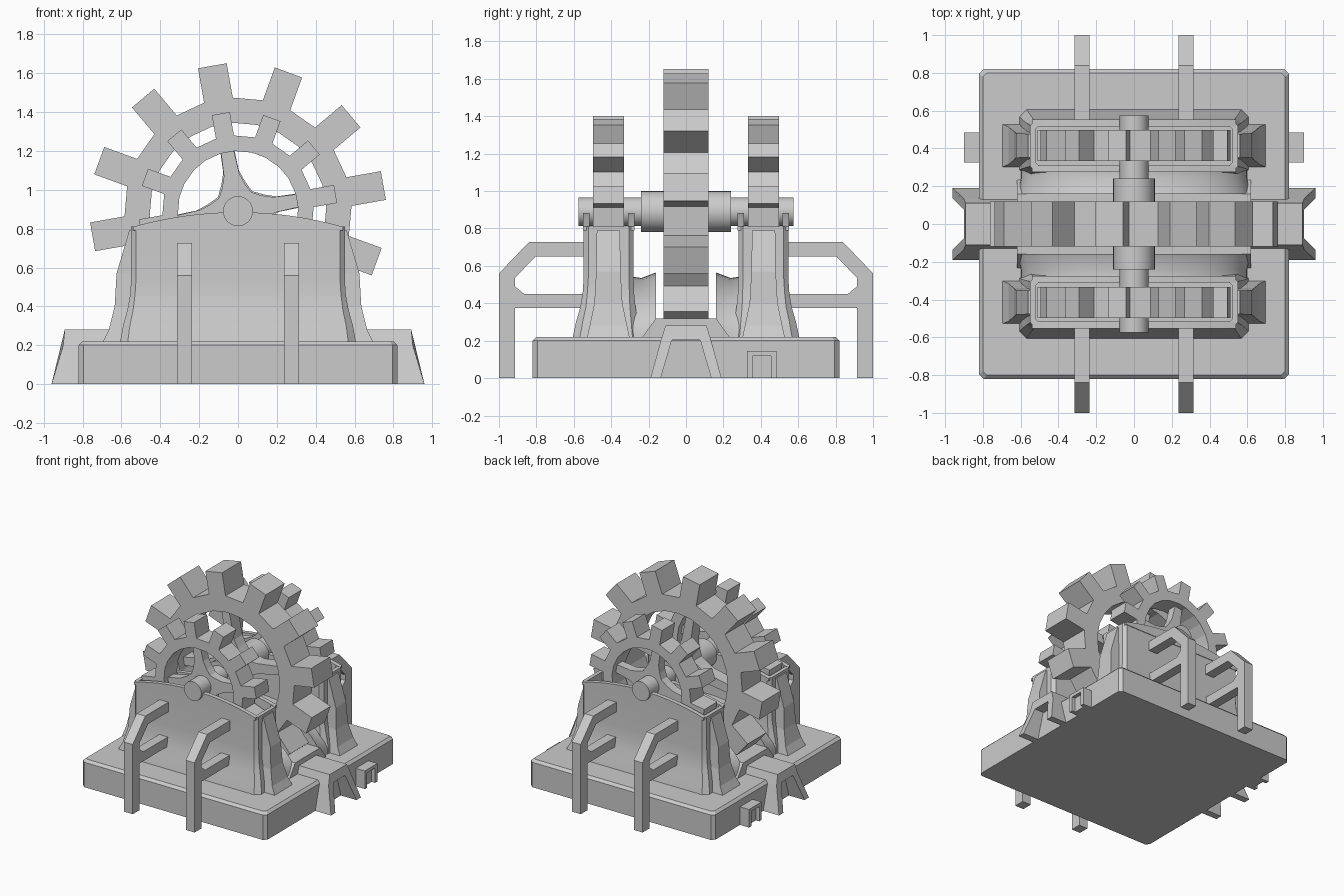
import bpy, bmesh
from math import sin, cos, asin, pi, radians

if "Cube" in bpy.data.objects:
    bpy.data.objects.remove(bpy.data.objects["Cube"])

AXLE_Z = 0.89


def finish(name, bm, smooth=False):
    bmesh.ops.recalc_face_normals(bm, faces=bm.faces)
    me = bpy.data.meshes.new(name)
    bm.to_mesh(me)
    bm.free()
    ob = bpy.data.objects.new(name, me)
    bpy.context.collection.objects.link(ob)
    if smooth:
        bpy.ops.object.select_all(action='DESELECT')
        ob.select_set(True)
        bpy.context.view_layer.objects.active = ob
        bpy.ops.object.shade_smooth_by_angle(angle=radians(30))
    return ob


def loft(bm, rings, closed=False):
    """Join rings of points; cap the ends, or close the loop."""
    vs = [[bm.verts.new(p) for p in r] for r in rings]
    n = len(vs[0])
    pairs = list(zip(vs, vs[1:])) + ([(vs[-1], vs[0])] if closed else [])
    for a, b in pairs:
        for i in range(n):
            j = (i + 1) % n
            bm.faces.new((a[i], a[j], b[j], b[i]))
    if not closed:
        bm.faces.new(vs[0])
        bm.faces.new(vs[-1])


def prism_y(bm, pts, y0, y1):
    loft(bm, [[(x, y, z) for x, z in pts] for y in (y0, y1)])


def prism_x(bm, pts, x0, x1):
    loft(bm, [[(x, y, z) for y, z in pts] for x in (x0, x1)])


def octagon(hx, y0, y1, z, c):
    """Rectangle with cut corners."""
    return [(-hx + c, y0, z), (hx - c, y0, z), (hx, y0 + c, z), (hx, y1 - c, z),
            (hx - c, y1, z), (-hx + c, y1, z), (-hx, y1 - c, z), (-hx, y0 + c, z)]


def gear(name, yc, w, tip, root, inner, tooth, hub):
    bm = bmesh.new()
    y0, y1 = yc - w / 2, yc + w / 2

    def polar(a, r, t):     # radial r, tangential t
        return (r * cos(a) - t * sin(a), AXLE_Z + r * sin(a) + t * cos(a))
    angles = [radians(10 + 30 * k) for k in range(12)]
    da = asin(tooth / root)
    ring = [a + s * da for a in angles for s in (-1, 1)]

    def circle(r, y):
        return [(r * cos(a), y, AXLE_Z + r * sin(a)) for a in ring]
    loft(bm, [circle(root, y0), circle(root, y1),
              circle(inner, y1), circle(inner, y0)], closed=True)
    for a in angles:
        prism_y(bm, [polar(a, r, t) for r, t in
                     ((root - .03, -tooth), (tip, -tooth), (tip, tooth), (root - .03, tooth))], y0, y1)
    # four flared spokes
    d = w * 0.22
    for a in angles[::3]:
        prof = [(hub * .6, .1), (hub + .04, .06), (hub + .1, .04), (inner + .03, .032)]
        pts = [(r, t) for r, t in prof] + [(r, -t) for r, t in reversed(prof)]
        prism_y(bm, [polar(a, r, t) for r, t in pts], yc - d, yc + d)
    finish(name, bm)


# base slab
bm = bmesh.new()
loft(bm, [octagon(h, -h, h, z, c) for z, h, c in
          ((0, .82, .025), (.2, .82, .025), (.22, .8, .02))])
finish("base", bm)

# gears
gear("large_gear", 0, .24, .76, .585, .455, .075, .11)
for s, n in ((-1, "front"), (1, "back")):
    gear(n + "_small_gear", s * .415, .165, .51, .39, .31, .047, .09)

# stepped axle
bm = bmesh.new()
loft(bm, [[(r * cos(2 * pi * i / 28), y, AXLE_Z + r * sin(2 * pi * i / 28)) for i in range(28)]
          for y, r in ((-.575, .077), (-.24, .077), (-.24, .11), (.24, .11), (.24, .077), (.575, .077))])
finish("axle", bm, True)

# trough under the large gear
bm = bmesh.new()
prism_x(bm, [(-.24, .21), (-.16, .32), (.16, .32), (.24, .21)], -.62, .62)
finish("gear_trough", bm)

for s, n in ((-1, "front"), (1, "back")):
    # hollow flared housing
    bm = bmesh.new()
    levels = [(.2, .61, .245, .61, .04), (.3, .592, .258, .588, .035), (.38, .57, .27, .565, .03),
              (.46, .555, .278, .552, .025), (.54, .55, .28, .547, .025), (.81, .55, .28, .547, .025),
              (.81, .52, .31, .517, .015), (.32, .52, .31, .517, .015)]
    loft(bm, [octagon(hx, min(s * yi, s * yo), max(s * yi, s * yo), z, c)
              for z, hx, yi, yo, c in levels])
    finish(n + "_housing", bm, True)

    # arched upper edges of the housing sides
    bm = bmesh.new()
    arc = [(-.54 + 1.08 * i / 16, .885 - .075 * (abs(i - 8) / 8) ** 2) for i in range(17)]
    for ya, yb in ((.275, .31), (.517, .552)):
        prism_y(bm, [(-.54, .79)] + arc + [(.54, .79)], s * ya, s * yb)
    finish(n + "_housing_rim", bm)

    # rounded mound between housing and large gear
    bm = bmesh.new()
    rings = []
    for y, rx, h in ((.16, .62, .35), (.24, .6, .32), (.3, .6, .33)):
        rings.append([(rx * cos(pi * i / 24), s * y, .215 + h * sin(pi * i / 24)) for i in range(25)])
    loft(bm, rings)
    finish(n + "_mound", bm, True)

    # flared buttresses at the housing ends
    bm = bmesh.new()
    for m in (-1, 1):
        yc = s * .415
        loft(bm, [[(m * xi, yc - h, z), (m * xo, yc - h, z), (m * xo, yc + h, z), (m * xi, yc + h, z)]
                  for z, xi, xo, h in ((.21, .535, .70, .115), (.28, .535, .665, .1), (.4, .535, .635, .075),
                                       (.57, .535, .625, .065), (.79, .535, .56, .062))])
    finish(n + "_buttresses", bm)

    # pipe-like side frames
    bm = bmesh.new()
    upper = [(.915, 0), (1, 0), (1, .56), (.84, .727), (.53, .727), (.53, .65), (.805, .65), (.915, .535)]
    lower = [(.53, .375), (.92, .375), (.92, .495), (.865, .45), (.53, .45)]
    for x in (-.275, .275):
        for prof in (upper, lower):
            prism_x(bm, [(s * y, z) for y, z in prof], x - .039, x + .039)
    finish(n + "_side_frames", bm)

for m, n in ((-1, "left"), (1, "right")):
    # splayed arch bracket
    bm = bmesh.new()
    arch = [(-.19, 0), (-.135, .2), (-.11, .28), (.11, .28), (.135, .2), (.19, 0),
            (.135, 0), (.075, .205), (-.075, .205), (-.135, 0)]
    loft(bm, [[(m * .6, y, z) for y, z in arch],
              [(m * (.96 - .3 * min(z, .2) - .1 * max(z - .2, 0)), y, z) for y, z in arch]])
    finish(n + "_bracket", bm)

    # small framed box on the base edge
    bm = bmesh.new()
    prism_x(bm, [(.325, 0), (.325, .145), (.485, .145), (.485, 0),
                 (.455, 0), (.455, .118), (.355, .118), (.355, 0)], m * .8, m * .9)
    prism_x(bm, [(.35, 0), (.35, .12), (.46, .12), (.46, 0)], m * .8, m * .87)
    finish(n + "_small_box", bm)
